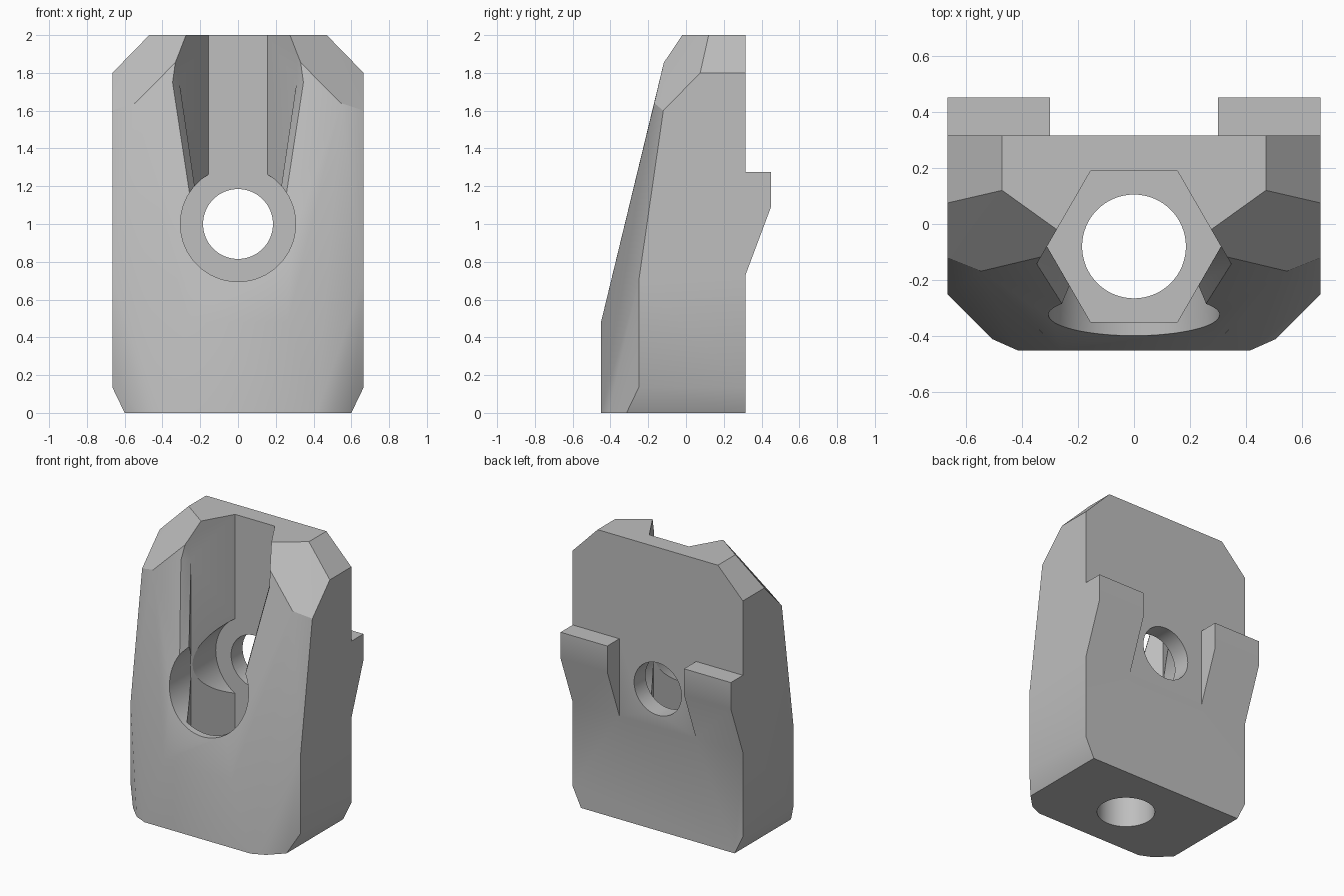
import bpy, bmesh, math
from mathutils import Vector, Matrix

cube = bpy.data.objects.get("Cube")
if cube:
    bpy.data.objects.remove(cube, do_unlink=True)

grey = bpy.data.materials.new("mid_grey")
grey.use_nodes = True
colour = (0.52, 0.52, 0.52, 1)
grey.diffuse_color = colour
grey.node_tree.nodes["Principled BSDF"].inputs["Base Color"].default_value = colour


def finish(bm, name):
    bmesh.ops.recalc_face_normals(bm, faces=bm.faces[:])
    mesh = bpy.data.meshes.new(name)
    bm.to_mesh(mesh)
    bm.free()
    obj = bpy.data.objects.new(name, mesh)
    mesh.materials.append(grey)
    bpy.context.collection.objects.link(obj)
    return obj


def mirrored_hull(name, points):
    """Convex solid around the points and their mirror images in x."""
    bm = bmesh.new()
    for x, y, z in points:
        for side in (1, -1):
            bm.verts.new((side * x, y, z))
    bmesh.ops.convex_hull(bm, input=bm.verts[:])
    bmesh.ops.delete(bm, geom=[v for v in bm.verts if not v.link_faces], context='VERTS')
    bmesh.ops.dissolve_limit(bm, angle_limit=math.radians(1.5),
                             verts=bm.verts[:], edges=bm.edges[:])
    return finish(bm, name)


def prism(name, profile, offset):
    """Extrude a flat outline of 3D points by an offset."""
    bm = bmesh.new()
    face = bm.faces.new([bm.verts.new(p) for p in profile])
    new = bmesh.ops.extrude_face_region(bm, geom=[face])["geom"]
    bmesh.ops.translate(bm, vec=Vector(offset),
                        verts=[g for g in new if isinstance(g, bmesh.types.BMVert)])
    return finish(bm, name)


def cylinder(name, radius, start, end):
    start, end = Vector(start), Vector(end)
    axis = end - start
    bm = bmesh.new()
    turn = axis.to_track_quat('Z', 'Y').to_matrix().to_4x4()
    bmesh.ops.create_cone(bm, cap_ends=True, segments=64, radius1=radius, radius2=radius,
                          depth=axis.length,
                          matrix=Matrix.Translation((start + end) / 2) @ turn)
    return finish(bm, name)


def combine(target, tool, operation):
    tool.hide_render = True
    mod = target.modifiers.new(tool.name, 'BOOLEAN')
    mod.operation = operation
    mod.solver = 'EXACT'
    mod.object = tool
    bpy.ops.object.select_all(action='DESELECT')
    bpy.context.view_layer.objects.active = target
    target.select_set(True)
    bpy.ops.object.modifier_apply(modifier=mod.name)
    bpy.data.objects.remove(tool, do_unlink=True)


# Faceted body
body = mirrored_hull("clamp_body", [
    (0.60, 0.315, 0), (0.60, -0.315, 0), (0.505, -0.41, 0), (0.415, -0.45, 0),
    (0.665, 0.315, 0.135), (0.665, -0.25, 0.135), (0.665, -0.25, 0.70),
    (0.265, -0.45, 0.48), (0.665, -0.12, 1.60), (0.545, -0.168, 1.64),
    (0.665, 0.075, 1.80), (0.665, 0.315, 1.80),
    (0.47, 0.12, 2), (0.47, 0.315, 2), (0.187, -0.083, 2)])

# Back hooks
hook = [(0.25, 1.275), (0.45, 1.275), (0.45, 1.09), (0.315, 0.73), (0.25, 0.73)]
for side, name in ((1, "left_hook"), (-1, "right_hook")):
    combine(body, prism(name, [(side * 0.30, y, z) for y, z in hook],
                        (side * 0.365, 0, 0)), 'UNION')

# Hexagonal pocket from the top
centre_y, hex_r, floor = -0.08, 0.31, 0.3
hexagon = [(hex_r * math.cos(math.radians(60 * i)),
            centre_y + hex_r * math.sin(math.radians(60 * i)), floor) for i in range(6)]
combine(body, prism("hex_pocket", hexagon, (0, 0, 2)), 'DIFFERENCE')

# Flared lip along the open front of the pocket
flare = Vector((0.07, -0.12, 0))
lip = [Vector(p) for p in ((0.31, -0.08, 2.1), (0.31, -0.08, 1.75), (0.215, -0.245, 1.1))]
combine(body, mirrored_hull("pocket_lip", lip + [p + flare for p in lip]), 'DIFFERENCE')

# Front recess, cross hole and bottom hole
for name, radius, start, end in (
        ("front_recess", 0.305, (0, -0.7, 1), (0, 0.187, 1)),
        ("cross_hole", 0.185, (0, -0.6, 1), (0, 0.6, 1)),
        ("bottom_hole", 0.185, (0, centre_y, -0.2), (0, centre_y, 0.5))):
    combine(body, cylinder(name, radius, start, end), 'DIFFERENCE')

bpy.ops.object.shade_smooth_by_angle(angle=math.radians(28))
